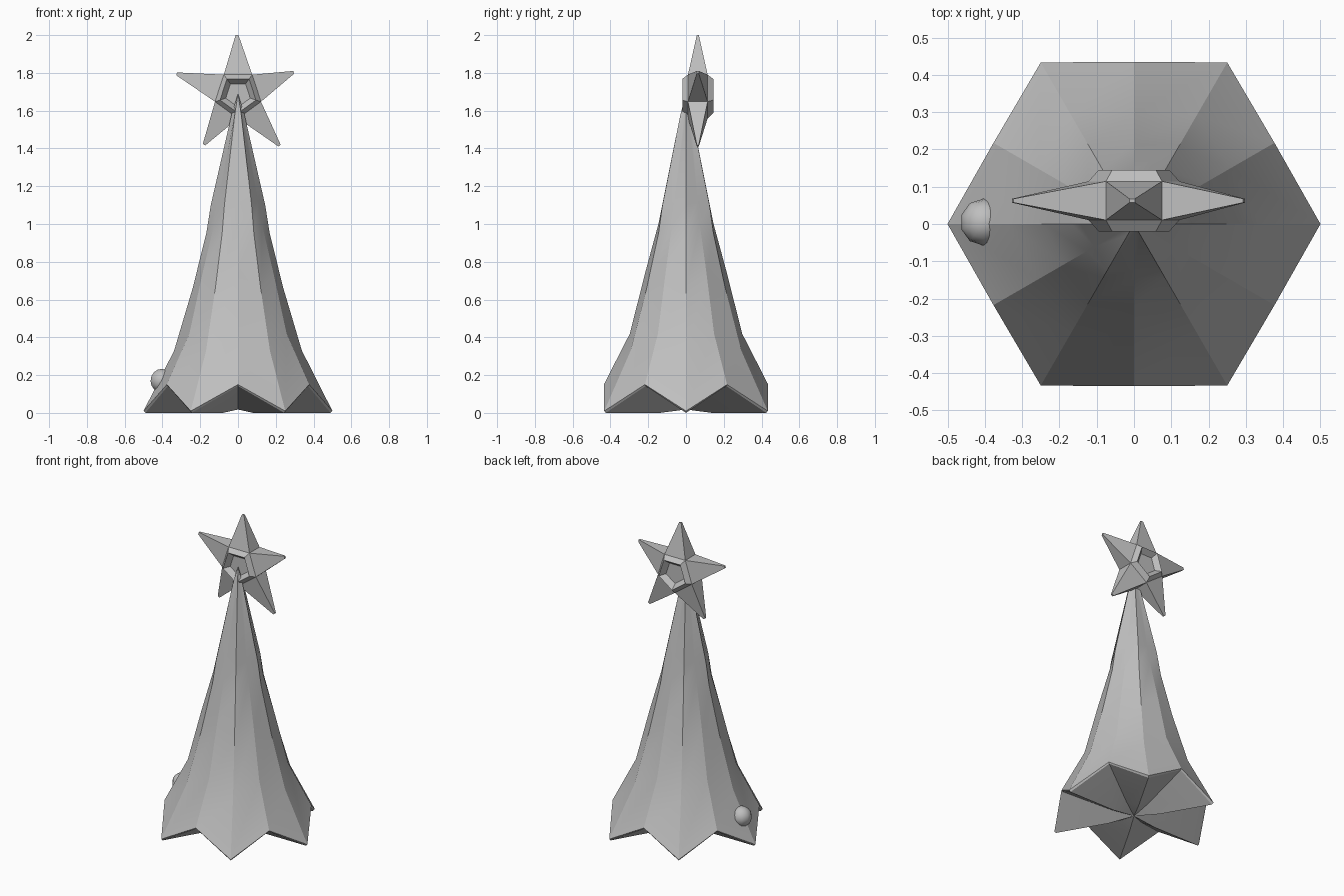
import bpy, bmesh, math
from mathutils import Vector

if "Cube" in bpy.data.objects:
    bpy.data.objects.remove(bpy.data.objects["Cube"])

grey = bpy.data.materials.new("plain grey")
grey.diffuse_color = (0.52, 0.52, 0.52, 1)
grey.use_nodes = True
grey.node_tree.nodes["Principled BSDF"].inputs["Base Color"].default_value = grey.diffuse_color


def finish(name, bm, angle=30):
    bmesh.ops.recalc_face_normals(bm, faces=bm.faces[:])
    me = bpy.data.meshes.new(name)
    bm.to_mesh(me)
    bm.free()
    me.materials.append(grey)
    ob = bpy.data.objects.new(name, me)
    bpy.context.collection.objects.link(ob)
    bpy.ops.object.select_all(action='DESELECT')
    ob.select_set(True)
    bpy.context.view_layer.objects.active = ob
    bpy.ops.object.shade_smooth_by_angle(angle=math.radians(angle))
    return ob


def bridge(bm, a, b):
    n = len(a)
    for i in range(n):
        j = (i + 1) % n
        bm.faces.new((a[i], a[j], b[j], b[i]))


def fan(bm, ring, centre):
    for i in range(len(ring)):
        bm.faces.new((ring[i], ring[(i + 1) % len(ring)], centre))


# Tree: six-cornered skirt; each ring alternates corner (r, z) and side middle (r, z)
rings = [(0.16, 0.0, 0.13, 0.045), (0.49, 0.0, 0.428, 0.142), (0.5, 0.01, 0.435, 0.15),
         (0.338, 0.33, 0.297, 0.42), (0.24, 0.66, 0.218, 0.735), (0.168, 0.95, 0.146, 1.0),
         (0.144, 1.1, 0.122, 1.12), (0.034, 1.58, 0.023, 1.58)]
bm = bmesh.new()
loops = []
for rc, zc, rm, zm in rings:
    loop = []
    for i in range(12):
        r, z = (rc, zc) if i % 2 == 0 else (rm, zm)
        a = math.radians(30 * i)
        loop.append(bm.verts.new((r * math.cos(a), r * math.sin(a), z)))
    loops.append(loop)
for a, b in zip(loops, loops[1:]):
    bridge(bm, a, b)
fan(bm, loops[0], bm.verts.new((0, 0, 0.018)))
fan(bm, loops[-1], bm.verts.new((0, 0, 1.69)))
finish("tree", bm, 22)

# Star: pentagon body with rims and recesses front and back, five tapered arms
C = Vector((0, 0.0625, 1.687))
tips = [(0.295, 1.803), (-0.005, 2.0), (-0.325, 1.795), (-0.18, 1.42), (0.22, 1.415)]
bm = bmesh.new()


def pentagon(r, y):
    return [bm.verts.new(C + Vector((r * math.cos(math.radians(a)), y, r * math.sin(math.radians(a)))))
            for a in range(-18, 342, 72)]


notch = {}
for s in (-1, 1):
    notch[s] = pentagon(0.128, s * 0.052)
    rim = pentagon(0.1, s * 0.082)
    inset = pentagon(0.068, s * 0.05)
    bridge(bm, notch[s], rim)
    bridge(bm, rim, inset)
    bm.faces.new(inset)
for i, (x, z) in enumerate(tips):
    j = (i + 1) % 5
    base = [notch[-1][i], notch[-1][j], notch[1][j], notch[1][i]]
    mid = sum((v.co for v in base), Vector()) / 4
    tip = Vector((x, C.y, z))
    end = [bm.verts.new(tip + (v.co - mid) * 0.1) for v in base]
    bridge(bm, base, end)
    bm.faces.new(end)
finish("star", bm, 20)

# Small ball on the left hem
bm = bmesh.new()
bmesh.ops.create_uvsphere(bm, u_segments=10, v_segments=8, radius=0.063)
bmesh.ops.translate(bm, verts=bm.verts[:], vec=(-0.403, 0.005, 0.17))
finish("bauble", bm, 60)
